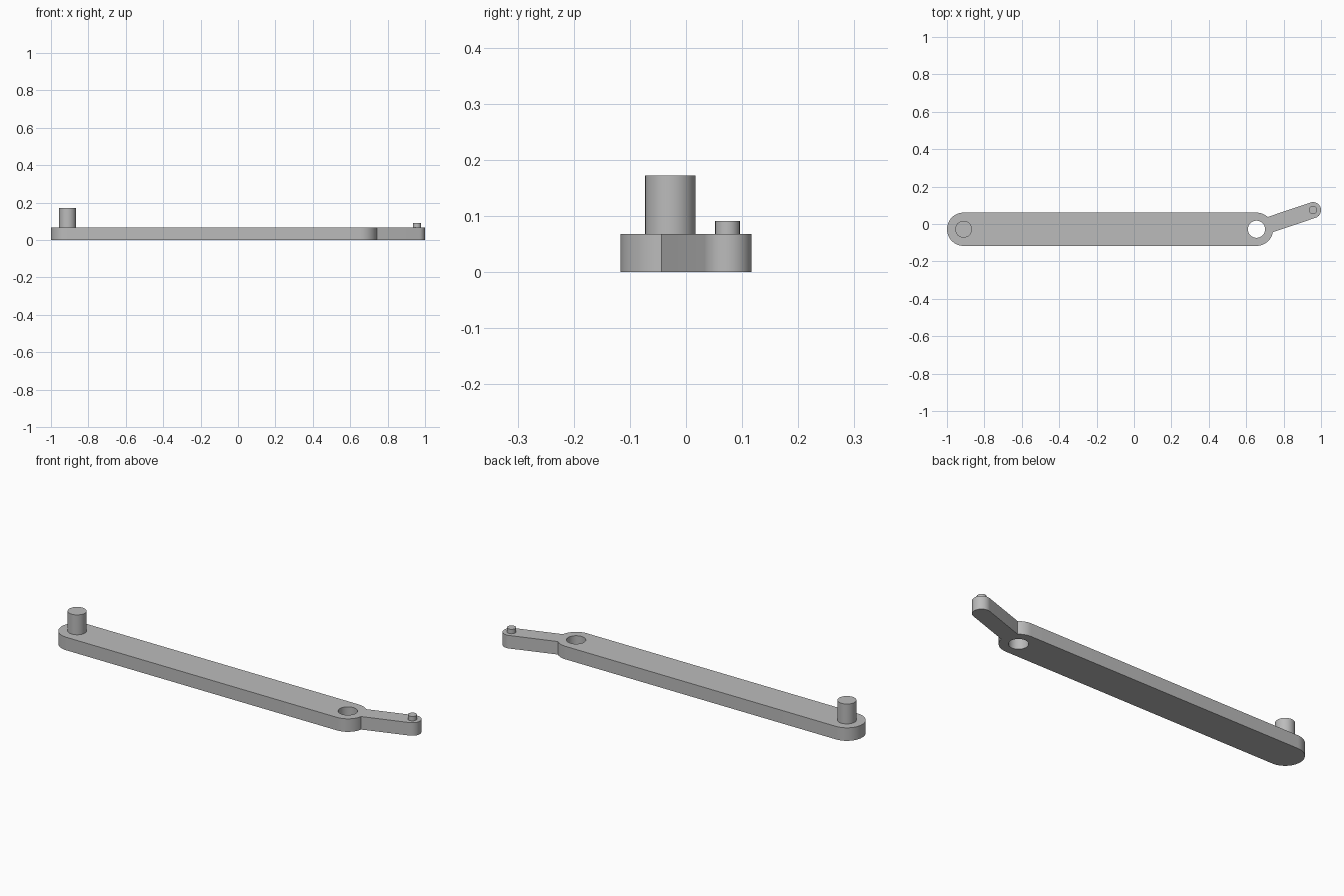
import bpy
import bmesh
from math import asin, atan2, cos, hypot, pi, radians, sin

cube = bpy.data.objects.get("Cube")
if cube:
    bpy.data.objects.remove(cube, do_unlink=True)

# Main dimensions
THICK = 0.068
BAR_R, ARM_R = 0.089, 0.043
PIN = (-0.911, -0.028)
HOLE = (0.655, -0.028)
TIP = (0.957, 0.074)
HOLE_R, PIN_R, TIP_PIN_R = 0.046, 0.045, 0.022

grey = bpy.data.materials.new("grey")
grey.use_nodes = True
colour = (0.5, 0.5, 0.5, 1)
grey.diffuse_color = colour
grey.node_tree.nodes["Principled BSDF"].inputs["Base Color"].default_value = colour


def arc(centre, radius, start, end, steps):
    """Points along an arc, both ends included."""
    angles = [start + (end - start) * i / steps for i in range(steps + 1)]
    return [(centre[0] + radius * cos(a), centre[1] + radius * sin(a)) for a in angles]


def circle(centre, radius, steps=32):
    return arc(centre, radius, 0, 2 * pi, steps)[:-1]


def extrude_profile(name, loops, bottom, top):
    """Fill closed loops (outline, then holes) and extrude them upward."""
    bm = bmesh.new()
    edges = []
    for loop in loops:
        verts = [bm.verts.new((x, y, bottom)) for x, y in loop]
        edges += [bm.edges.new((v, verts[i - 1])) for i, v in enumerate(verts)]
    bmesh.ops.triangle_fill(bm, edges=edges, use_beauty=True, normal=(0, 0, 1))
    result = bmesh.ops.extrude_face_region(bm, geom=bm.faces[:], use_keep_orig=True)
    moved = [g for g in result["geom"] if isinstance(g, bmesh.types.BMVert)]
    bmesh.ops.translate(bm, verts=moved, vec=(0, 0, top - bottom))
    bmesh.ops.recalc_face_normals(bm, faces=bm.faces[:])
    mesh = bpy.data.meshes.new(name)
    bm.to_mesh(mesh)
    bm.free()
    mesh.materials.append(grey)
    obj = bpy.data.objects.new(name, mesh)
    bpy.context.collection.objects.link(obj)
    bpy.ops.object.select_all(action="DESELECT")
    obj.select_set(True)
    bpy.context.view_layer.objects.active = obj
    bpy.ops.object.shade_smooth_by_angle(angle=radians(30))
    return obj


# Long bar with a round boss and a slanted short arm, pierced by the pivot hole
tilt = atan2(TIP[1] - HOLE[1], TIP[0] - HOLE[0])
spread = asin(ARM_R / BAR_R)
outline = (
    arc(PIN, BAR_R, pi / 2, 3 * pi / 2, 24)
    + arc(HOLE, BAR_R, -pi / 2, tilt - spread, 10)
    + arc(TIP, ARM_R, tilt - pi / 2, tilt + pi / 2, 20)
    + arc(HOLE, BAR_R, tilt + spread, pi / 2, 8)
)
extrude_profile("lever_body", [outline, circle(HOLE, HOLE_R)], 0, THICK)

# Upright pins at both ends, seated slightly inside the body
extrude_profile("large_pin", [circle(PIN, PIN_R)], THICK - 0.01, 0.172)
extrude_profile("small_pin", [circle(TIP, TIP_PIN_R, 24)], THICK - 0.01, 0.091)
